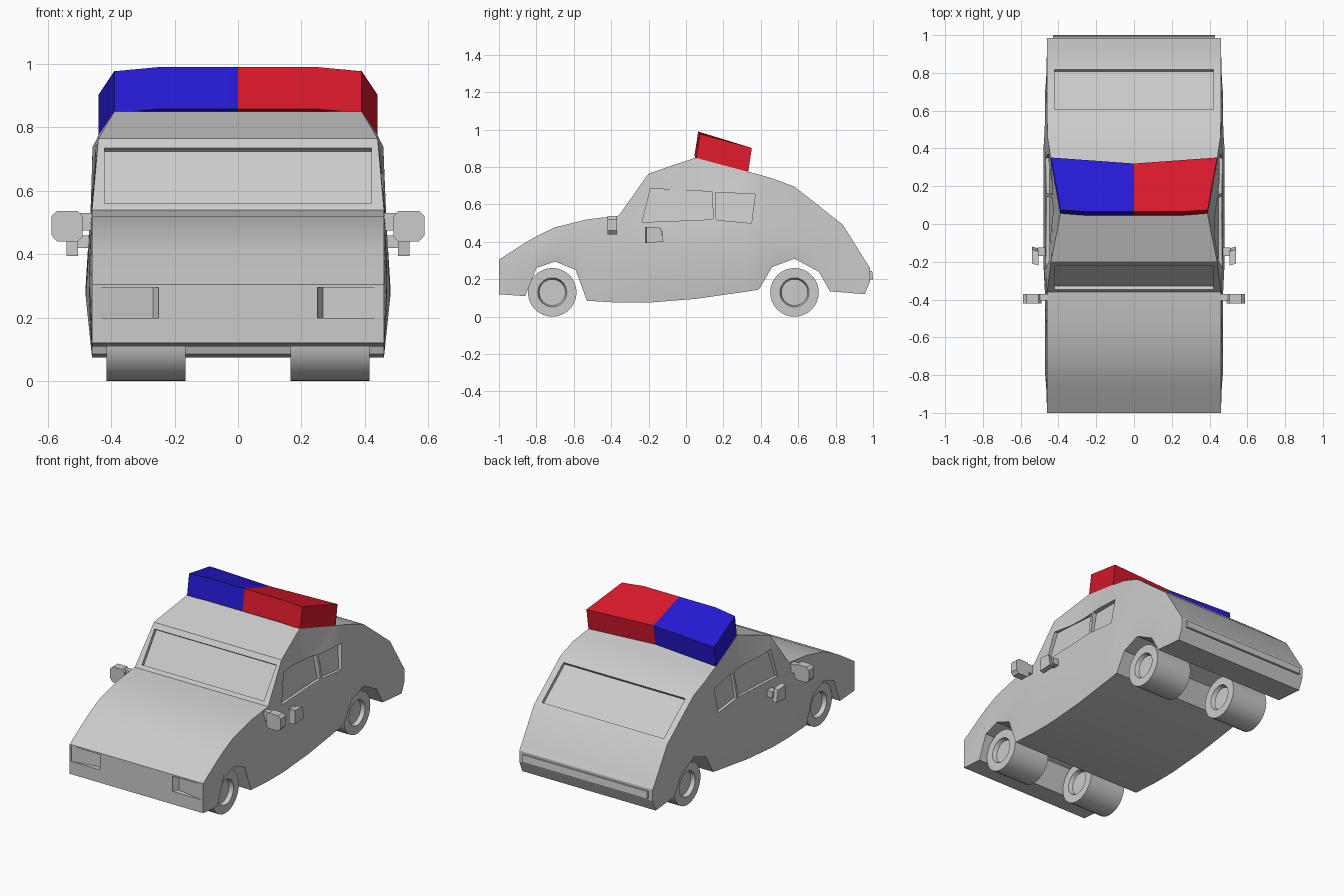
import bpy, bmesh, math
from mathutils import Vector

if "Cube" in bpy.data.objects:
    bpy.data.objects.remove(bpy.data.objects["Cube"])


def finish(bm, name, smooth=None, color=None):
    bmesh.ops.recalc_face_normals(bm, faces=bm.faces)
    me = bpy.data.meshes.new(name)
    bm.to_mesh(me)
    bm.free()
    ob = bpy.data.objects.new(name, me)
    bpy.context.collection.objects.link(ob)
    if color:
        mat = bpy.data.materials.new(name + "_paint")
        mat.diffuse_color = color
        mat.use_nodes = True
        mat.node_tree.nodes["Principled BSDF"].inputs["Base Color"].default_value = mat.diffuse_color
        me.materials.append(mat)
    if smooth:
        smooth_by_angle(ob, smooth)
    return ob


def activate(ob):
    bpy.ops.object.select_all(action='DESELECT')
    ob.select_set(True)
    bpy.context.view_layer.objects.active = ob


def smooth_by_angle(ob, deg):
    activate(ob)
    bpy.ops.object.shade_smooth_by_angle(angle=math.radians(deg))


def loft(bm, rings):
    """Skin closed rings and cap both ends."""
    vs = [[bm.verts.new(p) for p in r] for r in rings]
    n = len(vs[0])
    for a, b in zip(vs, vs[1:]):
        for i in range(n):
            j = (i + 1) % n
            bm.faces.new((a[i], a[j], b[j], b[i]))
    bm.faces.new(vs[0])
    bm.faces.new(vs[-1])


def prism(bm, pts, vec):
    pts = [Vector(p) for p in pts]
    loft(bm, [pts, [p + Vector(vec) for p in pts]])


# Body: stations along y (y, bottom z, top z, top half width, side bulge)
stations = [
    (-1.00, .12, .305, .46, 0), (-.86, .11, .395, .46, .005),
    (-.80, .26, .43, .46, .01), (-.70, .295, .478, .46, .01),
    (-.59, .25, .505, .46, .01), (-.53, .085, .52, .46, .01),
    (-.36, .075, .54, .46, .012), (-.20, .075, .765, .44, .02),
    (.05, .095, .85, .39, .02), (.33, .135, .775, .44, .02),
    (.39, .145, .76, .447, .02), (.46, .265, .74, .458, .015),
    (.58, .31, .695, .46, .01), (.71, .24, .593, .46, .01),
    (.77, .135, .545, .46, .005), (.84, .13, .49, .46, .003),
    (.955, .12, .305, .46, 0), (.985, .19, .26, .46, 0)]
rings = []
for y, zb, zt, w, b in stations:
    belt = min(.5, zt - .04)
    low = zb + .45 * (belt - zb)
    half = [(.46, zb), (.46 + b, low), (.46 + b * .4, belt), (w, zt)]
    rings.append([(x, y, z) for x, z in half] + [(-x, y, z) for x, z in reversed(half)])
bm = bmesh.new()
loft(bm, rings)
body = finish(bm, "car_body")

# Recess cutters for glass and headlights
bm = bmesh.new()


def glass(a, b, t0, t1):
    a, b = Vector((0, *a)), Vector((0, *b))
    d = (b - a).normalized()
    n = Vector((0, -d.z, d.y))
    p, q = a.lerp(b, t0) - n * .02, a.lerp(b, t1) - n * .02
    sx = Vector((.42, 0, 0))
    prism(bm, [p - sx, p + sx, q + sx, q - sx], n * .1)


glass((-.36, .54), (-.20, .765), .09, .87)
glass((.58, .695), (.84, .49), .10, .92)
for s in (-1, 1):
    for win in ([(.424, -.19, .685), (.418, .14, .668), (.446, .145, .52), (.448, -.235, .505)],
                [(.418, .157, .665), (.43, .37, .655), (.448, .35, .50), (.446, .162, .517)]):
        prism(bm, [(s * x, y, z) for x, y, z in win], (s * .15, 0, 0))
    prism(bm, [(s * .25, -1.05, .2), (s * .25, -.995, .2), (s * .268, -.965, .2),
               (s * .45, -.999, .2), (s * .45, -1.05, .2)], (0, 0, .095))
cutter = finish(bm, "recess_cutter")
cutter.hide_render = True
mod = body.modifiers.new("recesses", 'BOOLEAN')
mod.operation = 'DIFFERENCE'
mod.solver = 'EXACT'
mod.object = cutter
activate(body)
bpy.ops.object.modifier_apply(modifier=mod.name)
bpy.data.objects.remove(cutter)
smooth_by_angle(body, 20)

# Light bar, one colour each side
for s, name, col in ((-1, "blue_light", (.02, .01, .68, 1)), (1, "red_light", (.72, .01, .025, 1))):
    bm = bmesh.new()
    prism(bm, [(0, .045, .858), (s * .25, .045, .858), (s * .39, .055, .845),
               (s * .44, .332, .77), (0, .30, .775)], (0, .02, .132))
    finish(bm, name, 20, col)

# Wheels: lathed tyre with recessed hub on both faces
R, SEG = .13, 32
profile = [(.19, .001), (.19, .07), (.165, .078), (.165, R), (.415, R),
           (.415, .078), (.39, .07), (.39, .001)]
for cy, end in ((-.715, "front"), (.58, "rear")):
    for s, side in ((-1, "left"), (1, "right")):
        bm = bmesh.new()
        loft(bm, [[(s * x, cy + r * math.cos(2 * math.pi * k / SEG),
                    R + r * math.sin(2 * math.pi * k / SEG)) for k in range(SEG)]
                  for x, r in profile])
        finish(bm, f"{end}_{side}_wheel", 30)

# Side mirrors and door handles
for s, side in ((-1, "left"), (1, "right")):
    bm = bmesh.new()
    prism(bm, [(s * x, -.42, z) for x, z in
               [(.49, .455), (.505, .44), (.57, .44), (.588, .46), (.588, .52),
                (.57, .537), (.505, .537), (.49, .52)]], (0, .05, 0))
    prism(bm, [(s * .44, -.405, .475), (s * .50, -.405, .475),
               (s * .50, -.405, .53), (s * .44, -.405, .53)], (0, .035, 0))
    finish(bm, f"{side}_mirror")
    bm = bmesh.new()
    prism(bm, [(s * .505, -.22, .395), (s * .505, -.13, .40),
               (s * .505, -.145, .475), (s * .505, -.22, .48)], (s * .035, .01, 0))
    prism(bm, [(s * .44, -.17, .42), (s * .51, -.17, .42),
               (s * .51, -.17, .46), (s * .44, -.17, .46)], (0, .045, 0))
    finish(bm, f"{side}_door_handle")

# Rear bumper strip
bm = bmesh.new()
prism(bm, [(-.43, .97, .20), (-.43, 1.0, .20), (-.43, .995, .245), (-.43, .97, .245)], (.86, 0, 0))
finish(bm, "rear_bumper")
